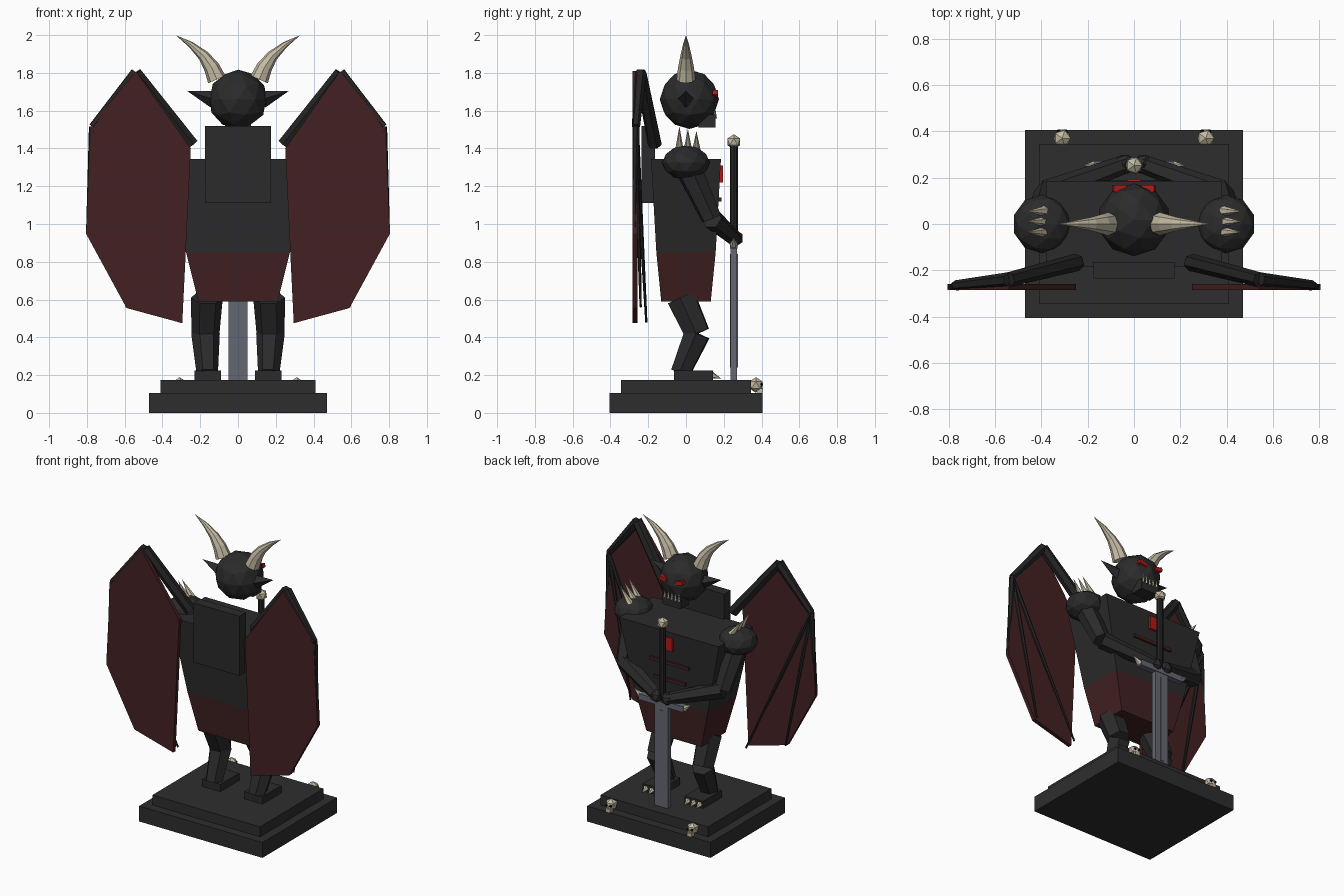
import bpy, bmesh, math
from mathutils import Vector

cube = bpy.data.objects.get("Cube")
if cube:
    bpy.data.objects.remove(cube, do_unlink=True)


def material(name, *rgb):
    m = bpy.data.materials.new(name)
    m.use_nodes = True
    m.diffuse_color = (*rgb, 1)
    b = m.node_tree.nodes["Principled BSDF"]
    b.inputs["Base Color"].default_value = (*rgb, 1)
    b.inputs["Roughness"].default_value = 0.8
    return m


STONE = material("dark stone", 0.027, 0.027, 0.027)
SKIN = material("charcoal skin", 0.024, 0.024, 0.025)
BONE_DARK = material("wing bone black", 0.017, 0.017, 0.017)
CLOTH = material("dark red", 0.056, 0.015, 0.016)
BONE = material("bone", 0.56, 0.5, 0.37)
STEEL = material("steel", 0.13, 0.135, 0.17)
RED = material("glowing red", 0.45, 0.01, 0.01)
BLACK = material("black", 0.004, 0.004, 0.004)


def finish(name, bm, mat):
    bmesh.ops.recalc_face_normals(bm, faces=bm.faces)
    me = bpy.data.meshes.new(name)
    bm.to_mesh(me)
    bm.free()
    me.materials.append(mat)
    ob = bpy.data.objects.new(name, me)
    bpy.context.collection.objects.link(ob)
    return ob


def box(name, center, size, mat, tilt=0):
    bm = bmesh.new()
    bmesh.ops.create_cube(bm, size=1)
    bmesh.ops.scale(bm, vec=size, verts=bm.verts)
    ob = finish(name, bm, mat)
    ob.location = center
    ob.rotation_euler.y = tilt
    return ob


def ball(name, center, r, mat, flat=1, detail=2):
    bm = bmesh.new()
    bmesh.ops.create_icosphere(bm, subdivisions=detail, radius=r)
    bmesh.ops.scale(bm, vec=(1, 1, flat), verts=bm.verts)
    ob = finish(name, bm, mat)
    ob.location = center
    return ob


def tube(name, points, radii, mat, sides=6):
    """Faceted tube through the points; a zero radius makes a tip."""
    pts = [Vector(p) for p in points]
    bm = bmesh.new()
    rings = []
    for i, (p, r) in enumerate(zip(pts, radii)):
        d = pts[min(i + 1, len(pts) - 1)] - pts[max(i - 1, 0)]
        q = d.to_track_quat('Z', 'Y')
        angles = [2 * math.pi * k / sides for k in range(sides)]
        rings.append([bm.verts.new(p + q @ Vector((r * math.cos(a), r * math.sin(a), 0)))
                      for a in angles])
    for a, b in zip(rings, rings[1:]):
        for k in range(sides):
            j = (k + 1) % sides
            bm.faces.new((a[k], a[j], b[j], b[k]))
    bm.faces.new(rings[0])
    bm.faces.new(rings[-1])
    bmesh.ops.remove_doubles(bm, verts=bm.verts, dist=0.0001)
    return finish(name, bm, mat)


def frustum(name, z0, x0, y0, z1, x1, y1, mat):
    bm = bmesh.new()
    bmesh.ops.create_cube(bm, size=2)
    for v in bm.verts:
        x, y, z = (x1, y1, z1) if v.co.z > 0 else (x0, y0, z0)
        v.co = (v.co.x * x, v.co.y * y, z)
    return finish(name, bm, mat)


def plate(name, outline, y, depth, mat):
    """Flat panel drawn in x and z, extruded along y."""
    bm = bmesh.new()
    f = bm.faces.new([bm.verts.new((x, y, z)) for x, z in outline])
    ext = bmesh.ops.extrude_face_region(bm, geom=[f])
    vs = [g for g in ext["geom"] if isinstance(g, bmesh.types.BMVert)]
    bmesh.ops.translate(bm, vec=(0, depth, 0), verts=vs)
    return finish(name, bm, mat)


# Plinth
box("plinth_lower", (0, 0, 0.053), (0.94, 0.81, 0.106), STONE)
box("plinth_upper", (0, 0, 0.14), (0.82, 0.69, 0.07), STONE)

# Torso, skirt and back slab
frustum("chest", 0.85, 0.275, 0.157, 1.345, 0.38, 0.185, SKIN)
frustum("skirt", 0.59, 0.21, 0.131, 0.85, 0.275, 0.157, CLOTH)
box("back_slab", (0, -0.2, 1.315), (0.35, 0.07, 0.41), SKIN)
box("chest_gem", (0, 0.185, 1.265), (0.06, 0.02, 0.09), RED)
box("chest_slash_upper", (0, 0.177, 1.13), (0.3, 0.022, 0.02), CLOTH)
box("chest_slash_lower", (0, 0.17, 1.01), (0.24, 0.022, 0.02), CLOTH)

# Head and jaw
ball("head", (0, 0.018, 1.66), 0.157, SKIN)
box("jaw", (0, 0.11, 1.545), (0.14, 0.09, 0.07), SKIN)
for i in range(5):
    x = (i - 2) * 0.027
    tube(f"tooth_{i}", [(x, 0.152, 1.56), (x, 0.155, 1.615)], [0.012, 0], BONE, 4)

# Sword
box("blade", (0, 0.253, 0.525), (0.1, 0.034, 0.71), STEEL)
box("blade_fuller", (0, 0.253, 0.54), (0.022, 0.042, 0.6), STEEL)
box("crossguard", (0, 0.253, 0.89), (0.34, 0.04, 0.04), STEEL)
tube("grip", [(0, 0.253, 0.9), (0, 0.253, 1.41)], [0.021, 0.021], BONE_DARK, 8)
ball("pommel", (0, 0.253, 1.435), 0.04, BONE, detail=1)

for s, side in ((1, "left"), (-1, "right")):
    # Legs and clawed feet
    hip, knee, ankle = (s * 0.165, -0.025, 0.61), (s * 0.172, 0.06, 0.42), (s * 0.163, -0.03, 0.21)
    tube(side + "_thigh", [hip, knee], [0.085, 0.074], SKIN)
    tube(side + "_shin", [knee, ankle], [0.076, 0.057], SKIN)
    box(side + "_foot", (s * 0.16, 0.04, 0.2), (0.14, 0.205, 0.05), SKIN)
    for i in (-1, 0, 1):
        x = s * 0.16 + i * 0.045
        tube(f"{side}_toe_claw_{i + 1}", [(x, 0.135, 0.2), (x, 0.185, 0.183)],
             [0.02, 0], BONE, 5)

    # Shoulder with spikes
    ball(side + "_shoulder", (s * 0.397, 0, 1.325), 0.127, SKIN, 0.72)
    for i in (-1, 0, 1):
        y = 0.01 + i * 0.045
        tube(f"{side}_shoulder_spike_{i + 1}",
             [(s * 0.385, y, 1.385), (s * 0.465, y, 1.505 - i * 0.012)], [0.024, 0], BONE, 6)

    # Arms and hands on the sword
    elbow, hand = (s * 0.375, 0.135, 1.03), (s * 0.04, 0.258, 0.925)
    tube(side + "_upper_arm", [(s * 0.4, 0.015, 1.29), elbow], [0.072, 0.056], SKIN)
    tube(side + "_forearm", [elbow, hand], [0.056, 0.04], SKIN)
    ball(side + "_hand", hand, 0.048, SKIN, detail=1)
    tube(side + "_guard_tip", [(s * 0.165, 0.253, 0.89), (s * 0.22, 0.253, 0.93)],
         [0.022, 0], BONE, 6)

    # Horn, ear and eye
    tube(side + "_horn",
         [(s * 0.112, 0, 1.765), (s * 0.14, 0, 1.83), (s * 0.182, 0, 1.89),
          (s * 0.25, 0, 1.95), (s * 0.33, 0, 2.0)],
         [0.05, 0.042, 0.03, 0.016, 0], BONE, 8)
    tube(side + "_ear", [(s * 0.13, 0, 1.66), (s * 0.27, 0, 1.705)], [0.046, 0], SKIN, 4)
    box(side + "_eye", (s * 0.062, 0.154, 1.69), (0.056, 0.03, 0.026), RED, -s * 0.25)

    # Wing membrane, frame and finger bones
    outline = [(0.25, 1.4), (0.54, 1.81), (0.775, 1.525), (0.805, 0.95),
               (0.59, 0.555), (0.295, 0.475)]
    plate(side + "_wing_membrane", [(s * x, z) for x, z in outline], -0.284, 0.026, CLOTH)
    root, top, wrist, low = ((s * 0.245, -0.165, 1.42), (s * 0.54, -0.24, 1.8),
                             (s * 0.77, -0.265, 1.515), (s * 0.797, -0.272, 0.95))
    tube(side + "_wing_arm", [root, top], [0.038, 0.032], BONE_DARK)
    tube(side + "_wing_forearm", [top, wrist], [0.032, 0.022], BONE_DARK)
    tube(side + "_wing_edge_bone", [wrist, low], [0.02, 0.008], BONE_DARK)
    tube(side + "_wing_finger_outer", [wrist, (s * 0.59, -0.24, 0.56)], [0.016, 0.006], BONE_DARK)
    tube(side + "_wing_finger_inner", [wrist, (s * 0.31, -0.21, 0.48)], [0.016, 0.006], BONE_DARK)

    # Small skull on the plinth step
    ball(side + "_skull", (s * 0.31, 0.37, 0.148), 0.041, BONE, detail=1)
    box(side + "_skull_jaw", (s * 0.31, 0.392, 0.118), (0.035, 0.03, 0.022), BONE)
    for e in (-1, 1):
        ball(f"{side}_skull_socket_{(e + 1) // 2}", (s * 0.31 + e * 0.015, 0.4, 0.15),
             0.01, BLACK, detail=1)
